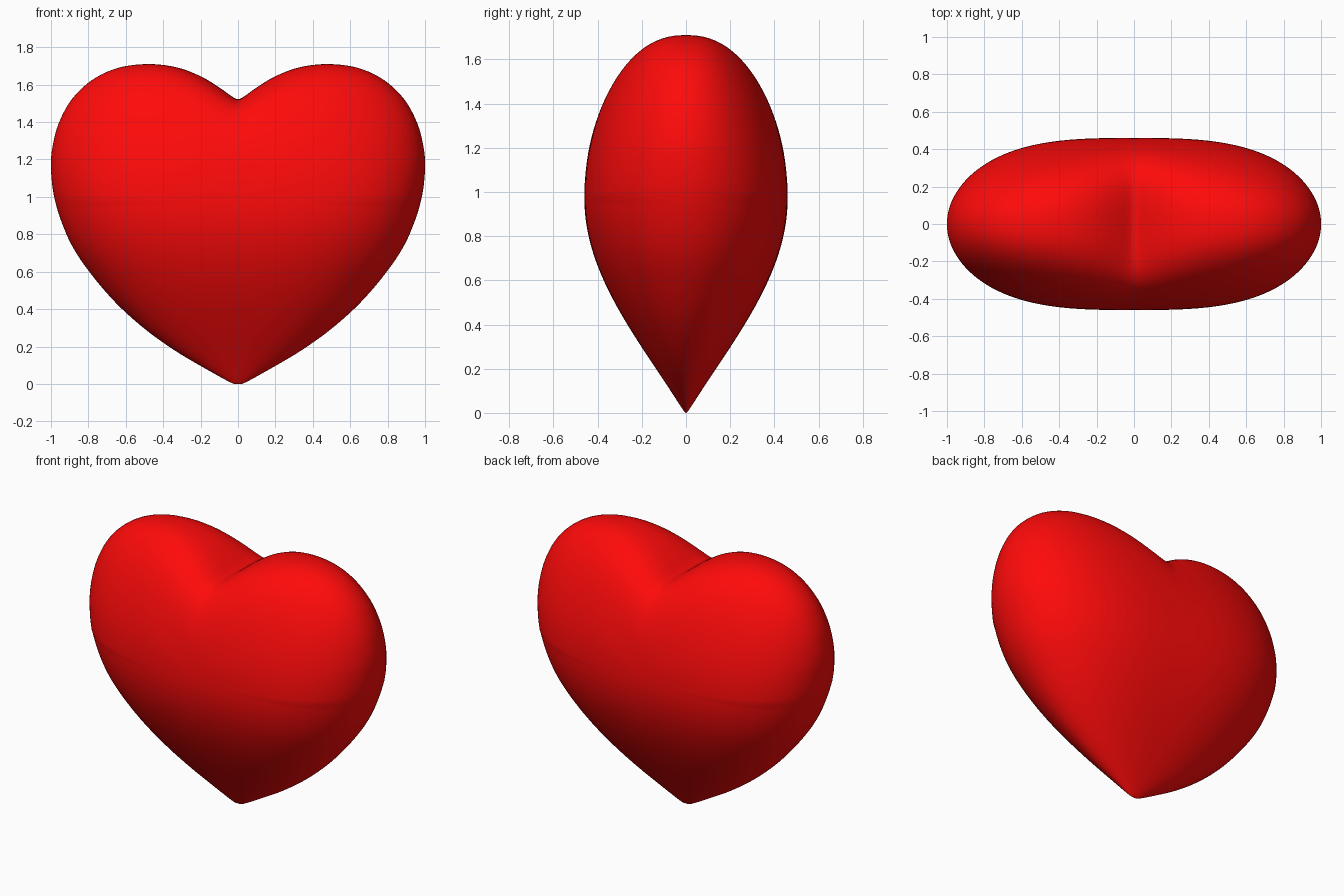
import bpy, bmesh, math
from mathutils import Vector

if "Cube" in bpy.data.objects:
    bpy.data.objects.remove(bpy.data.objects["Cube"])

# Right half of the front outline (x, z), from the cleft round to the tip
HALF = [(0, 1.523), (.03, 1.535), (.1, 1.585), (.2, 1.645), (.33, 1.693), (.48, 1.71),
        (.64, 1.69), (.78, 1.625), (.89, 1.52), (.96, 1.39), (.993, 1.26), (1, 1.15),
        (.985, 1.01), (.945, .87), (.88, .725), (.78, .58), (.65, .43), (.5, .295),
        (.34, .18), (.18, .085), (.04, .008), (0, 0)]
CENTRE, DEPTH = 0.97, 0.46
STEPS, RINGS = 5, 36


def smooth_half(pts):
    """Catmull-Rom curve through the half outline, mirrored past both ends."""
    p = [Vector(q) for q in pts]
    p = [Vector((-p[1].x, p[1].y))] + p + [Vector((-p[-2].x, p[-2].y))]
    out = []
    for i in range(1, len(p) - 2):
        a, b, c, d = p[i - 1:i + 3]
        for s in range(STEPS):
            t = s / STEPS
            out.append(0.5 * (2 * b + (c - a) * t + (2 * a - 5 * b + 4 * c - d) * t * t
                              + (3 * b - a - 3 * c + d) * t ** 3))
    return out + [p[-2]]


half = smooth_half(HALF)
outline = half + [Vector((-p.x, p.y)) for p in reversed(half[1:-1])]
n = len(outline)
radius = [math.hypot(p.x, p.y - CENTRE) for p in outline]
angle = [math.atan2(p.x, p.y - CENTRE) for p in outline]


def softened(i):
    """Outline radius averaged over nearby angles, which rounds the cleft."""
    total = weight = 0
    for j in range(n):
        gap = math.remainder(angle[j] - angle[i], math.tau)
        w = math.exp(-(gap / 0.15) ** 2 / 2) * (outline[j] - outline[j - 1]).length
        total += w * radius[j]
        weight += w
    return total / weight


soft = [softened(i) for i in range(n)]


def half_width(z):
    """Half width of the lower outline at height z."""
    for a, b in zip(half, half[1:]):
        if a.x >= 0.3 and a.y > 1.3:
            continue
        if b.y <= z <= a.y and b.y < 1.2:
            return a.x + (b.x - a.x) * (a.y - z) / max(a.y - b.y, 1e-9)
    return 1e-6


def surface_point(i, t, side):
    """Point at fraction t from the puffed centre to outline point i."""
    p, r = outline[i], radius[i]
    c, s = p.x / r, (p.y - CENTRE) / r
    # inner contours melt into a plain oval, so the cleft fades out
    oval = (abs(c) ** 2.2 + abs(s / 0.69) ** 2.2) ** (-1 / 2.2)
    d = t * (oval + (soft[i] - oval) * t ** 2 + (r - soft[i]) * t ** 6)
    x, z = d * c, CENTRE + d * s
    if s > 0:                            # lobes: dome over each ray
        y = (1 - t ** (2 + c ** 4)) ** (0.5 - 0.1 * s * s)
    else:                                # lower part: oval slices, tapering to the tip
        u = min(1, (CENTRE - z) / CENTRE)
        y = 0.88 * math.cos(math.pi * u / 2) ** 1.2 + 0.12 * math.sqrt(1 - u * u)
        f = min(1, abs(x) / half_width(z))
        y *= math.sqrt(1 - f ** (3 - 0.8 * u))
    return (x, side * DEPTH * y, z)


# Heart body: front and back puffed shells sharing the outline ring
bm = bmesh.new()
rim = [bm.verts.new((p.x, 0, p.y)) for p in outline]
for side in (-1, 1):
    prev = rim
    for k in range(RINGS - 1, 0, -1):
        t = math.sin(math.pi / 2 * k / RINGS)
        ring = [bm.verts.new(surface_point(i, t, side)) for i in range(n)]
        for i in range(n):
            j = (i + 1) % n
            bm.faces.new((prev[i], prev[j], ring[j], ring[i]))
        prev = ring
    pole = bm.verts.new((0, side * DEPTH, CENTRE))
    for i in range(n):
        bm.faces.new((prev[i], prev[(i + 1) % n], pole))
bmesh.ops.recalc_face_normals(bm, faces=bm.faces[:])
for f in bm.faces:
    f.smooth = True
mesh = bpy.data.meshes.new("heart")
bm.to_mesh(mesh)
bm.free()
heart = bpy.data.objects.new("heart", mesh)
bpy.context.collection.objects.link(heart)

red = bpy.data.materials.new("red")
red.diffuse_color = (1, 0.003, 0.003, 1)
red.use_nodes = True
red.node_tree.nodes["Principled BSDF"].inputs["Base Color"].default_value = red.diffuse_color
mesh.materials.append(red)
